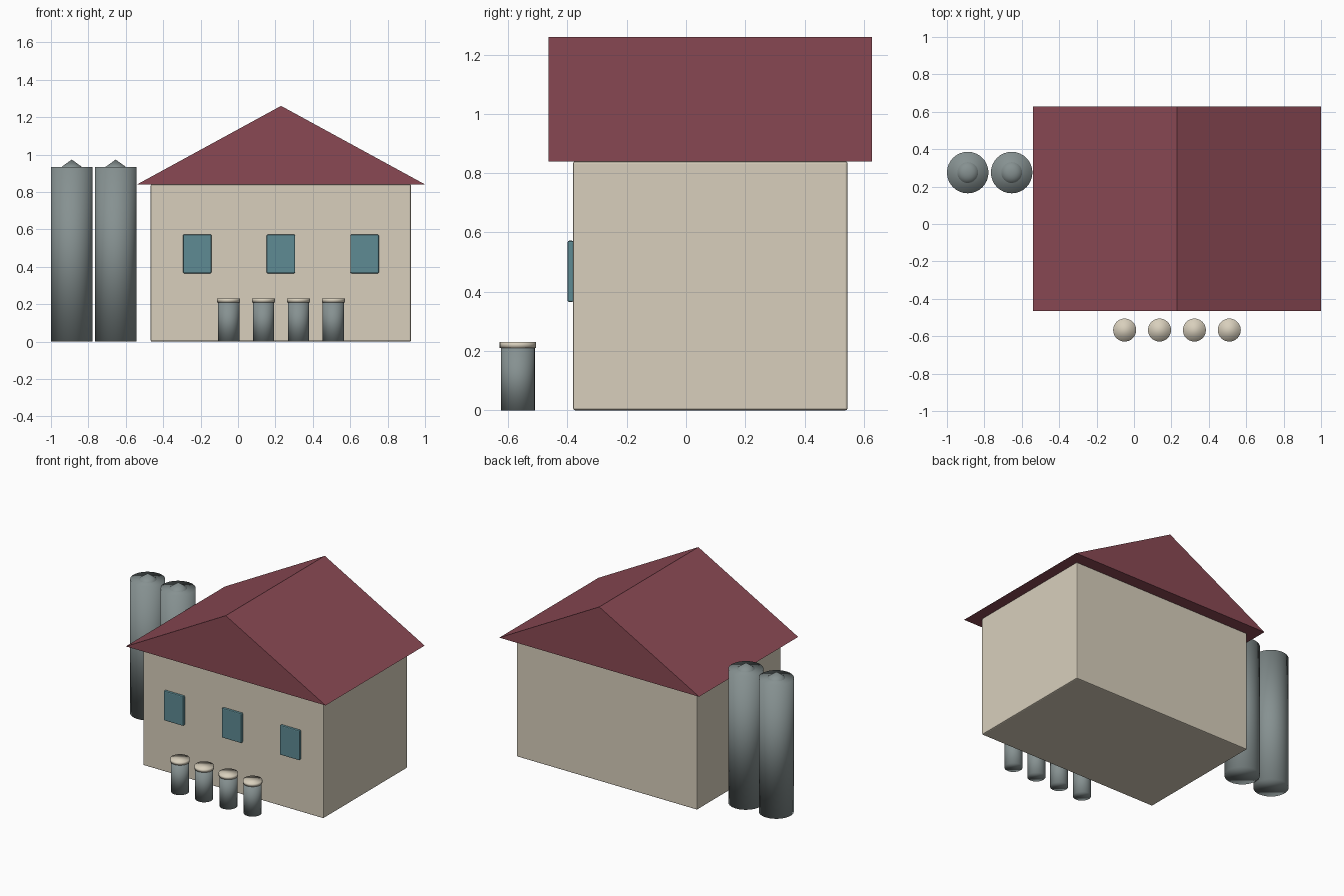
import bpy, bmesh
from mathutils import Matrix

if "Cube" in bpy.data.objects:
    bpy.data.objects.remove(bpy.data.objects["Cube"])


def srgb(r, g, b):
    lin = [(c / 255 / 12.92) if c < 10 else ((c / 255 + 0.055) / 1.055) ** 2.4 for c in (r, g, b)]
    return (*lin, 1.0)


def material(name, rgb):
    m = bpy.data.materials.new(name)
    m.diffuse_color = srgb(*rgb)
    m.use_nodes = True
    m.node_tree.nodes["Principled BSDF"].inputs["Base Color"].default_value = m.diffuse_color
    return m


CREAM = material("cream", (216, 207, 188))
RED = material("roof_red", (138, 73, 84))
TEAL = material("window_teal", (94, 139, 148))
GREY = material("metal_grey", (134, 145, 145))


def finish(name, bm, mat, smooth=False):
    bmesh.ops.recalc_face_normals(bm, faces=bm.faces[:])
    for f in bm.faces:
        f.smooth = smooth
    me = bpy.data.meshes.new(name)
    bm.to_mesh(me)
    bm.free()
    me.materials.append(mat)
    ob = bpy.data.objects.new(name, me)
    bpy.context.collection.objects.link(ob)
    return ob


def box(name, x, y, z, mat, bevel):
    """Bevelled box from (min, max) ranges."""
    bm = bmesh.new()
    size = [r[1] - r[0] for r in (x, y, z)]
    mid = [(r[1] + r[0]) / 2 for r in (x, y, z)]
    bmesh.ops.create_cube(bm, size=1, matrix=Matrix.Translation(mid) @ Matrix.Diagonal((*size, 1)))
    ob = finish(name, bm, mat)
    mod = ob.modifiers.new("edge_bevel", 'BEVEL')
    mod.width, mod.segments = bevel, 2
    return ob


def cone(name, x, y, z0, z1, r0, r1, mat):
    """Smooth cylinder or cone standing between two heights."""
    bm = bmesh.new()
    bmesh.ops.create_cone(bm, cap_ends=True, segments=32, radius1=r0, radius2=r1, depth=z1 - z0,
                          matrix=Matrix.Translation((x, y, (z0 + z1) / 2)))
    return finish(name, bm, mat, smooth=True)


# House walls
box("house_walls", (-0.467, 0.925), (-0.381, 0.545), (0, 0.84), CREAM, 0.007)

# Gable roof: triangular profile extruded along y
bm = bmesh.new()
profile = [bm.verts.new((x, -0.464, z)) for x, z in ((-0.54, 0.84), (1.0, 0.84), (0.23, 1.26))]
gable = bm.faces.new(profile)
ext = bmesh.ops.extrude_face_region(bm, geom=[gable], use_keep_orig=True)
bmesh.ops.translate(bm, vec=(0, 1.091, 0),
                    verts=[v for v in ext["geom"] if isinstance(v, bmesh.types.BMVert)])
finish("gable_roof", bm, RED)

# Front windows
for i in range(3):
    cx = -0.218 + i * 0.4475
    box(f"window_{i + 1}", (cx - 0.076, cx + 0.076), (-0.4, -0.379), (0.365, 0.572), TEAL, 0.006)

# Twin silos with pointed tops
for i, cx in enumerate((-0.889, -0.654)):
    cone(f"silo_{i + 1}", cx, 0.275, 0, 0.933, 0.111, 0.111, GREY)
    cone(f"silo_peak_{i + 1}", cx, 0.275, 0.893, 0.973, 0.111, 0, GREY)

# Row of bollards with cream caps
for i in range(4):
    cx = -0.05 + i * 0.1865
    cone(f"bollard_{i + 1}", cx, -0.567, 0, 0.213, 0.057, 0.057, GREY)
    cone(f"bollard_cap_{i + 1}", cx, -0.567, 0.21, 0.231, 0.0615, 0.0615, CREAM)
